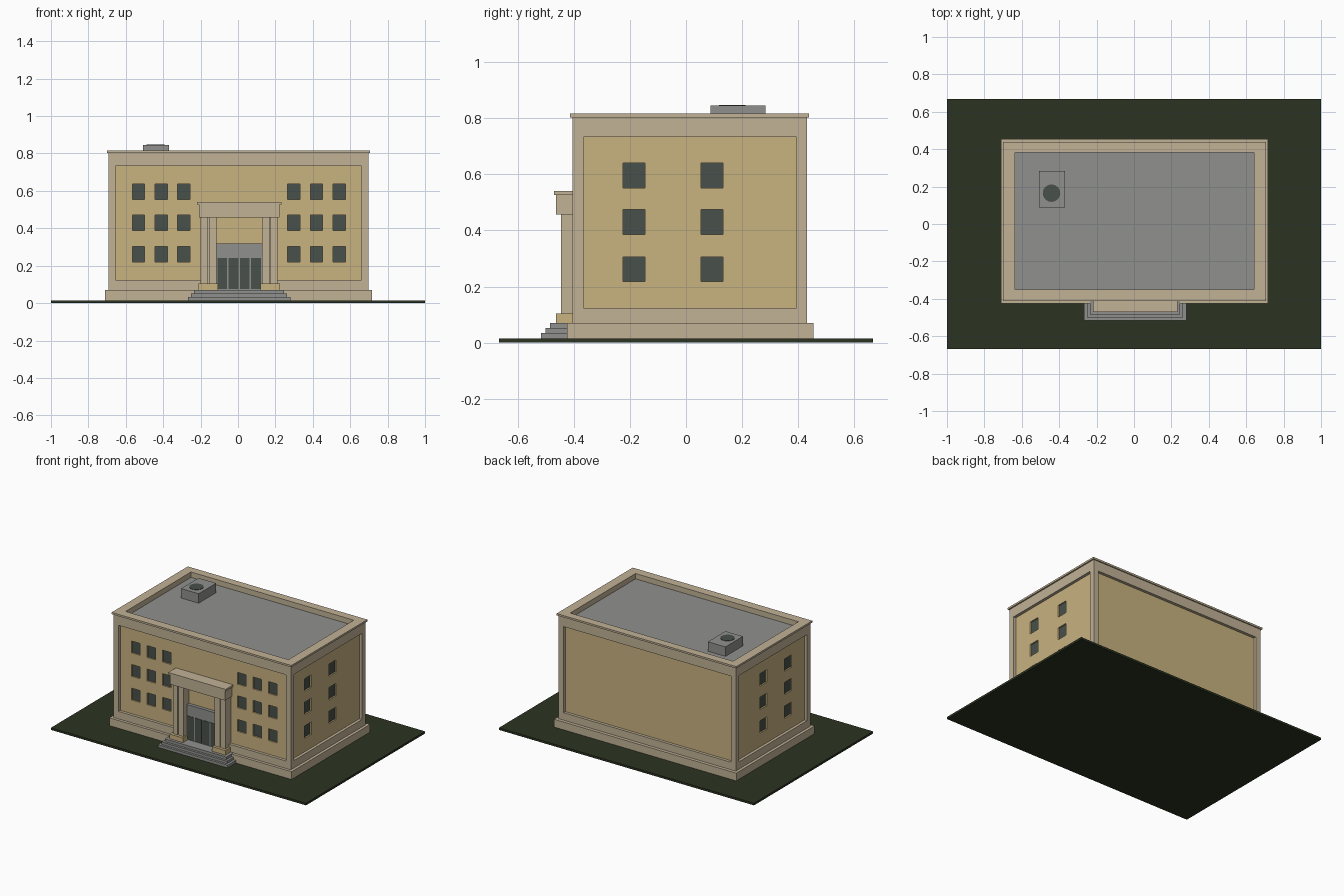
import bpy, bmesh, math

if "Cube" in bpy.data.objects:
    bpy.data.objects.remove(bpy.data.objects["Cube"])

def mat(name, c):
    m = bpy.data.materials.new(name)
    m.diffuse_color = (*c, 1)
    m.use_nodes = True
    m.node_tree.nodes["Principled BSDF"].inputs["Base Color"].default_value = m.diffuse_color
    return m

WALL = mat("golden_wall", (0.578, 0.445, 0.216))
TRIM = mat("pale_stone", (0.533, 0.445, 0.305))
GREY = mat("grey_concrete", (0.28, 0.28, 0.27))
GLASS = mat("dark_glass", (0.065, 0.08, 0.068))
LAWN = mat("dark_lawn", (0.024, 0.033, 0.015))

def boxes(name, material, items):
    """One object from boxes given as (x0, x1, y0, y1, z0, z1)."""
    bm = bmesh.new()
    for x0, x1, y0, y1, z0, z1 in items:
        vs = bmesh.ops.create_cube(bm, size=1)["verts"]
        for v in vs:
            v.co = (x1 if v.co.x > 0 else x0, y1 if v.co.y > 0 else y0, z1 if v.co.z > 0 else z0)
    me = bpy.data.meshes.new(name)
    bm.to_mesh(me)
    bm.free()
    me.materials.append(material)
    ob = bpy.data.objects.new(name, me)
    bpy.context.collection.objects.link(ob)
    return ob

def ring(name, material, outer, inner, z0, z1):
    """Rectangular ring prism between two (x0, x1, y0, y1) outlines."""
    bm = bmesh.new()
    def loop(r, z):
        a, b, c, d = r
        return [bm.verts.new(p) for p in ((a, c, z), (b, c, z), (b, d, z), (a, d, z))]
    loops = [loop(outer, z0), loop(outer, z1), loop(inner, z1), loop(inner, z0)]
    for k in range(4):
        p, q = loops[k], loops[(k + 1) % 4]
        for i in range(4):
            j = (i + 1) % 4
            bm.faces.new((p[i], p[j], q[j], q[i]))
    bmesh.ops.recalc_face_normals(bm, faces=bm.faces)
    me = bpy.data.meshes.new(name)
    bm.to_mesh(me)
    bm.free()
    me.materials.append(material)
    ob = bpy.data.objects.new(name, me)
    bpy.context.collection.objects.link(ob)

# Outlines of the main block
BX0, BX1, BY0, BY1 = -0.692, 0.697, -0.404, 0.431
REC = 0.02     # wall panels sit back from the stone frame
CUT = 0.012    # windows sit back from the wall panels
WX0, WX1, WY0, WY1 = BX0 + REC, BX1 - REC, BY0 + REC, BY1 - REC
BODY = (BX0, BX1, BY0, BY1)
ROOF = (-0.636, 0.641, -0.35, 0.382)

# Ground and plinth
boxes("lawn", LAWN, [(-1, 1, -0.667, 0.667, 0, 0.015)])
boxes("plinth", TRIM, [(-0.712, 0.717, -0.424, 0.454, 0.01, 0.07)])

# Window openings and glass
cuts, panes = [], []
ZS = (0.262, 0.43, 0.596)
for z in ZS:
    for x in (-0.532, -0.41, -0.29, 0.298, 0.42, 0.542):
        r = (x - 0.033, x + 0.033)
        zz = (z - 0.042, z + 0.042)
        cuts.append((*r, WY0 - 0.02, WY0 + CUT, *zz))
        panes.append((*r, WY0 + CUT - 0.002, WY0 + CUT + 0.004, *zz))
    for y in (-0.185, 0.092):
        r = (y - 0.039, y + 0.039)
        zz = (z - 0.044, z + 0.044)
        for w, s in ((WX0, 1), (WX1, -1)):
            cuts.append((*sorted((w - s * 0.02, w + s * CUT)), *r, *zz))
            panes.append((*sorted((w + s * (CUT - 0.002), w + s * (CUT + 0.004))), *r, *zz))

# Walls with window recesses cut in
walls = boxes("walls", WALL, [(WX0, WX1, WY0, WY1, 0.05, 0.772)])
cutter = boxes("window_cutter", WALL, cuts)
cutter.hide_render = True
cutter.hide_viewport = True
b = walls.modifiers.new("window_recesses", "BOOLEAN")
b.operation = "DIFFERENCE"
b.solver = "EXACT"
b.object = cutter
bpy.context.view_layer.update()
mesh = bpy.data.meshes.new_from_object(walls.evaluated_get(bpy.context.evaluated_depsgraph_get()))
walls.modifiers.clear()
walls.data = mesh
bpy.data.objects.remove(cutter)
boxes("window_glass", GLASS, panes)

# Stone frame: corner piers, bottom band, parapet and cornice
PW = 0.038
corners = []
for x0, x1 in ((BX0, BX0 + PW), (BX1 - PW, BX1)):
    for y0, y1 in ((BY0, BY0 + PW), (BY1 - PW, BY1)):
        corners.append((x0, x1, y0, y1, 0.07, 0.735))
boxes("corner_piers", TRIM, corners)
ring("base_band", TRIM, BODY, ROOF, 0.065, 0.123)
ring("parapet", TRIM, BODY, ROOF, 0.733, 0.804)
ring("cornice", TRIM, (BX0 - 0.009, BX1 + 0.01, BY0 - 0.009, BY1 + 0.008), ROOF, 0.803, 0.816)

# Roof and roof vent
boxes("roof", GREY, [(-0.64, 0.645, -0.355, 0.386, 0.765, 0.778)])
boxes("vent_box", GREY, [(-0.508, -0.37, 0.088, 0.284, 0.77, 0.845)])
bpy.ops.mesh.primitive_cylinder_add(vertices=16, radius=0.047, depth=0.004, location=(-0.441, 0.165, 0.8455))
fan = bpy.context.object
fan.name = "vent_fan"
fan.data.materials.append(GLASS)

# Entrance steps
boxes("entrance_steps", GREY, [
    (-0.267, 0.28, -0.516, -0.39, 0.01, 0.034),
    (-0.25, 0.263, -0.50, -0.39, 0.01, 0.052),
    (-0.235, 0.247, -0.484, -0.39, 0.01, 0.071)])

# Portico: paired piers on pedestals carrying a stone beam
CX = 0.0065
ped, piers = [], []
for s in (-1, 1):
    def side(a, c):
        return tuple(sorted((CX + s * a, CX + s * c)))
    ped.append((*side(0.114, 0.219), -0.464, -0.38, 0.065, 0.104))
    piers.append((*side(0.122, 0.162), -0.445, -0.38, 0.10, 0.46))
    piers.append((*side(0.168, 0.206), -0.445, -0.38, 0.10, 0.46))
    piers.append((*side(0.16, 0.17), -0.435, -0.38, 0.10, 0.46))
boxes("portico_pedestals", WALL, ped)
boxes("portico_piers", TRIM, piers)
boxes("portico_beam", TRIM, [(CX - 0.216, CX + 0.216, -0.463, -0.38, 0.457, 0.528)])
boxes("portico_cap", TRIM, [(CX - 0.225, CX + 0.225, -0.47, -0.38, 0.527, 0.541)])

# Entrance: wall filling the base band, grey door panel and glass panes
boxes("entrance_wall", WALL, [(CX - 0.125, CX + 0.125, BY0 - 0.001, WY0, 0.07, 0.125)])
boxes("door_panel", GREY, [(CX - 0.122, CX + 0.122, BY0 - 0.004, WY0, 0.07, 0.318)])
boxes("door_glass", GLASS, [
    (CX + x - 0.026, CX + x + 0.026, BY0 - 0.007, BY0, 0.075, 0.24)
    for x in (-0.09, -0.03, 0.03, 0.09)])
